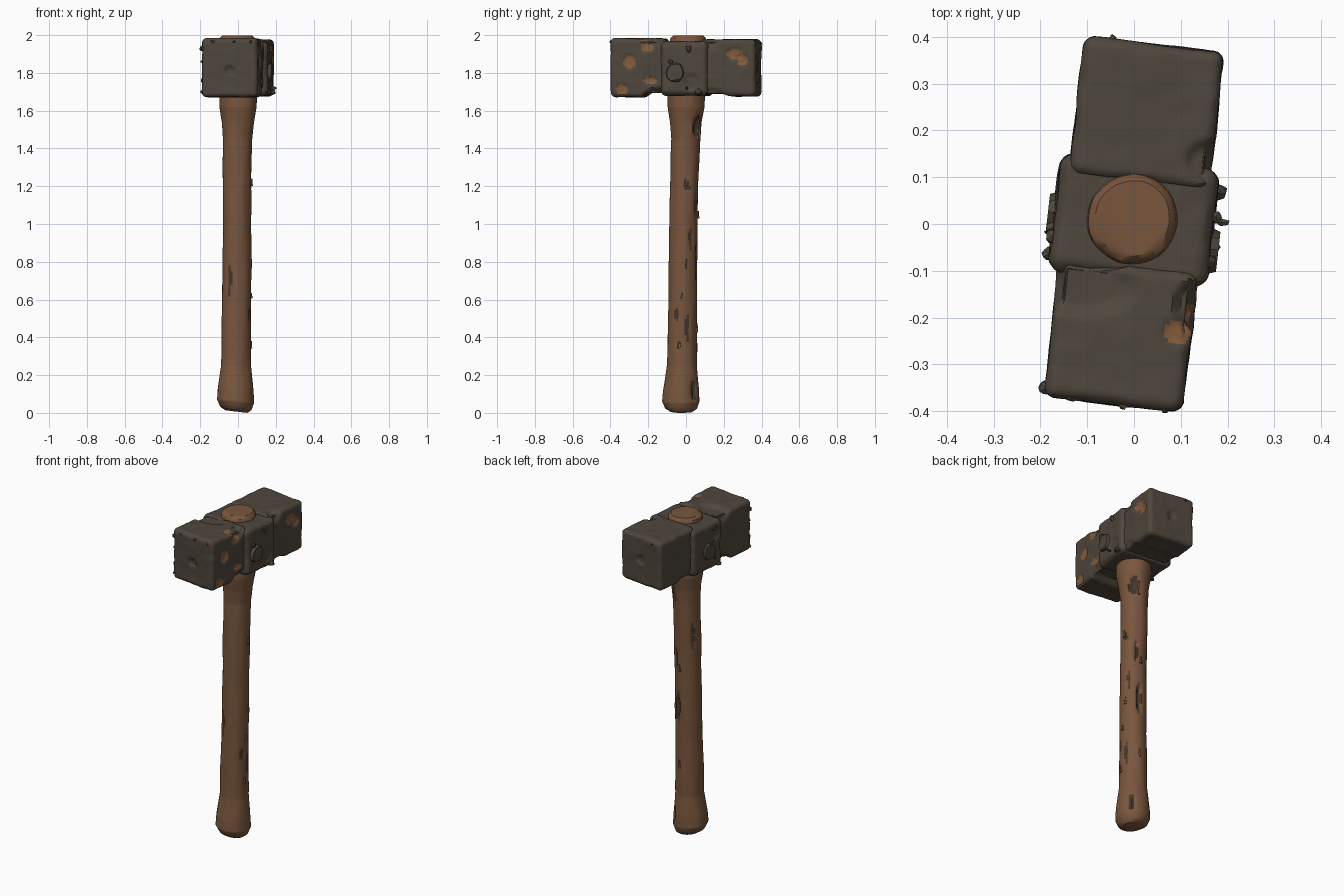
import bpy, bmesh, math, random
from mathutils import Vector, noise

random.seed(4)
default = bpy.data.objects.get("Cube")
if default:
    bpy.data.objects.remove(default, do_unlink=True)

HEAD_TURN = math.radians(-6.5)


def material(name, color):
    m = bpy.data.materials.new(name)
    m.use_nodes = True
    m.diffuse_color = (*color, 1)
    m.node_tree.nodes["Principled BSDF"].inputs["Base Color"].default_value = (*color, 1)
    return m


IRON = material("dark iron", (0.078, 0.062, 0.046))
RUST = material("rust", (0.22, 0.105, 0.045))
WOOD = material("brown wood", (0.19, 0.093, 0.047))
CRACK = material("dark wood", (0.06, 0.037, 0.023))


def finish(name, bm, mats, turn=0, angle=35):
    bmesh.ops.recalc_face_normals(bm, faces=bm.faces)
    mesh = bpy.data.meshes.new(name)
    bm.to_mesh(mesh)
    bm.free()
    obj = bpy.data.objects.new(name, mesh)
    bpy.context.collection.objects.link(obj)
    for m in mats:
        mesh.materials.append(m)
    obj.rotation_euler.z = turn
    bpy.ops.object.select_all(action='DESELECT')
    obj.select_set(True)
    bpy.context.view_layer.objects.active = obj
    bpy.ops.object.shade_smooth_by_angle(angle=math.radians(angle))
    return obj


def spot(p, center, radii):
    """1 at the centre of an ellipsoid, 0 at its edge and beyond."""
    d = Vector([(a - b) / r for a, b, r in zip(p, center, radii)])
    return max(0.0, 1 - d.length)


def rough(p, coarse, fine):
    return coarse * noise.noise(p * 7) + fine * noise.noise(p * 24)


def paint(bm, centers, patches):
    """Give the second material to faces inside ragged patches."""
    for f in bm.faces:
        c = centers[f]
        wobble = 0.3 * noise.noise(c * 40)
        f.material_index = int(any(spot(c, *q) > 0.12 + wobble * 0.5 and
                                   spot(c, *q) > 0 for q in patches))


def iron_block(name, low, high, radius, dents=(), patches=(), cuts=30):
    """Worn rounded box with hammered surface, dents and rust patches."""
    low, high = Vector(low), Vector(high)
    mid, half = (low + high) / 2, (high - low) / 2
    bm = bmesh.new()
    bmesh.ops.create_cube(bm, size=2)
    bmesh.ops.subdivide_edges(bm, edges=bm.edges[:], cuts=cuts, use_grid_fill=True)
    for v in bm.verts:
        p = Vector([a * b for a, b in zip(v.co, half)])
        core = Vector([max(-(h - radius), min(h - radius, a)) for a, h in zip(p, half)])
        n = (p - core).normalized()
        v.co = mid + core + n * radius
        corner = 1 - max(abs(a) for a in n)
        push = rough(v.co, 0.005, 0.002) - 0.02 * corner * abs(noise.noise(v.co * 15))
        for center, radii, depth in dents:
            push -= depth * min(1, 3 * spot(v.co, center, radii))
        for q in patches:
            push -= 0.008 * min(1, 3 * spot(v.co, *q))
        v.co += n * push
    paint(bm, {f: f.calc_center_median() for f in bm.faces}, patches)
    return finish(name, bm, [IRON, RUST], HEAD_TURN)


# Hammer head: two striking blocks and the socket between them
iron_block("front_striking_block", (-0.15, -0.387, 1.672), (0.148, -0.09, 1.983), 0.022,
           dents=[((-0.1, -0.14, 1.98), (0.13, 0.075, 0.06), 0.018),
                  ((0, -0.13, 1.67), (0.4, 0.1, 0.06), 0.028),
                  ((0, -0.39, 1.81), (0.03, 0.03, 0.03), 0.012),
                  ((0.15, -0.16, 1.98), (0.05, 0.06, 0.05), 0.02)],
           patches=[((0.148, -0.285, 1.86), (0.04, 0.035, 0.042)),
                    ((0.148, -0.19, 1.935), (0.04, 0.04, 0.03)),
                    ((0.148, -0.175, 1.76), (0.04, 0.04, 0.022)),
                    ((0.148, -0.325, 1.712), (0.04, 0.035, 0.032)),
                    ((0.118, -0.22, 1.983), (0.035, 0.03, 0.04))])
iron_block("back_striking_block", (-0.15, 0.09, 1.676), (0.15, 0.387, 1.978), 0.022,
           dents=[((0.15, 0.15, 1.98), (0.06, 0.05, 0.06), 0.015),
                  ((0, 0.39, 1.83), (0.03, 0.03, 0.03), 0.01),
                  ((0, 0.15, 1.67), (0.4, 0.1, 0.06), 0.012)],
           patches=[((0.15, 0.275, 1.9), (0.04, 0.045, 0.035)),
                    ((0.15, 0.315, 1.87), (0.04, 0.035, 0.035))])
iron_block("handle_socket", (-0.172, -0.118, 1.678), (0.17, 0.135, 1.968), 0.032,
           dents=[((0.17, 0.05, 1.75), (0.04, 0.05, 0.05), 0.008),
                  ((-0.17, -0.06, 1.9), (0.04, 0.05, 0.05), 0.008)])

# Round worn bosses on the sides of the socket
for side, y in (("left", -0.035), ("right", 0.005)):
    bm = bmesh.new()
    bmesh.ops.create_cone(bm, cap_ends=True, segments=12, radius1=0.056,
                          radius2=0.044, depth=0.035)
    sign = 1 if side == "left" else -1
    for v in bm.verts:
        a, b, c = v.co
        wobble = 1 + 0.2 * noise.noise(v.co * 30)
        v.co = (sign * (0.168 + c), y + a * wobble, 1.8 + b * wobble)
    finish(side + "_boss", bm, [IRON], HEAD_TURN)

# Chipped burrs standing off the edges and corners of the head
burrs = bmesh.new()


def burr(x, y, z, size):
    made = bmesh.ops.create_icosphere(burrs, subdivisions=1, radius=size)
    stretch = [random.uniform(0.6, 1.3) for _ in range(3)]
    for v in made["verts"]:
        jitter = random.uniform(0.75, 1.15)
        v.co = Vector((x, y, z)) + Vector([a * s * jitter for a, s in zip(v.co, stretch)])


for z in (1.7, 1.76, 1.86, 1.93):
    burr(-0.148, -0.37, z, 0.015)
    burr(0.172, random.uniform(-0.09, 0.1), z, 0.018)
    burr(-0.172, random.uniform(-0.09, -0.02), z, 0.014)
for x in (-0.09, 0.02, 0.11):
    burr(x, -0.383, random.choice((1.685, 1.965)), 0.012)
burr(-0.09, 0.383, 1.955, 0.013)
burr(0.188, 0.025, 1.72, 0.014)
finish("iron_burrs", burrs, [IRON], HEAD_TURN, 20)

# Wooden handle: stations of height, centre x, centre y and radius
STATIONS = [(0.006, -0.01, -0.024, 0.06), (0.022, -0.014, -0.026, 0.084),
            (0.06, -0.015, -0.028, 0.099), (0.12, -0.014, -0.027, 0.096),
            (0.25, -0.01, -0.023, 0.081), (0.6, -0.007, -0.018, 0.076),
            (1.0, -0.004, -0.012, 0.075), (1.45, -0.003, -0.002, 0.075),
            (1.54, 0, -0.002, 0.083), (1.62, 0, -0.001, 0.097),
            (1.7, 0, 0, 0.099), (1.96, -0.004, 0.01, 0.098),
            (1.985, -0.004, 0.011, 0.094), (1.997, -0.004, 0.012, 0.08)]
# Gouges and splits: angle around the handle, height, width, length, depth
GOUGES = [(50, 1.52, 0.03, 0.07, 0.02), (45, 0.12, 0.02, 0.06, 0.015),
          (75, 0.8, 0.016, 0.12, 0.01), (20, 0.45, 0.012, 0.08, 0.006),
          (-25, 0.52, 0.012, 0.05, 0.005), (10, 1.2, 0.02, 0.03, 0.004),
          (60, 1.1, 0.012, 0.08, 0.008), (30, 0.92, 0.012, 0.07, 0.006),
          (150, 1.25, 0.012, 0.1, 0.006), (-120, 0.7, 0.012, 0.1, 0.005)]
SIDES = 40


def station(z):
    for a, b in zip(STATIONS, STATIONS[1:]):
        if z <= b[0]:
            t = (z - a[0]) / (b[0] - a[0])
            return [u + (w - u) * t for u, w in zip(a, b)]
    return list(STATIONS[-1])


def around(deg, z):
    _, cx, cy, r = station(z)
    a = math.radians(deg)
    return Vector((cx + r * math.cos(a), cy + r * math.sin(a), z))


splits = [(around(a, z), (w, w, l)) for a, z, w, l, _ in GOUGES]
heights = sorted({s[0] for s in STATIONS} | {0.04 + 0.012 * i for i in range(160)})
bm = bmesh.new()
rings = []
rest = {}
for z in heights:
    ring = []
    for i in range(SIDES):
        p = around(360 * i / SIDES, z)
        out = Vector((p.x, p.y, 0)).normalized()
        grain = Vector((p.x, p.y, z * 0.25))
        push = rough(grain, 0.005, 0.003)
        for (c, radii), g in zip(splits, GOUGES):
            push -= g[4] * min(1, 2 * spot(p, c, radii))
        tilt = -0.12 * p.x * max(0, 1 - z / 0.3)
        v = bm.verts.new(p + out * push + Vector((0, 0, tilt)))
        rest[v] = p
        ring.append(v)
    rings.append(ring)
for a, b in zip(rings, rings[1:]):
    for i in range(SIDES):
        j = (i + 1) % SIDES
        bm.faces.new((a[i], a[j], b[j], b[i]))
bm.faces.new(rings[0][::-1])
bm.faces.new(rings[-1])
centers = {f: sum((rest[v] for v in f.verts), Vector()) / len(f.verts) for f in bm.faces}
paint(bm, centers, splits)
finish("wooden_handle", bm, [WOOD, CRACK], 0, 40)

# Splinters lifting off the handle
bm = bmesh.new()
for deg, z, length in ((5, 1.22, 0.04), (15, 0.79, 0.05), (0, 0.62, 0.03), (70, 1.5, 0.07),
                       (85, 1.05, 0.04), (-10, 0.36, 0.04), (80, 0.45, 0.05)):
    base = around(deg, z)
    out = Vector((math.cos(math.radians(deg)), math.sin(math.radians(deg)), 0))
    side = out.cross(Vector((0, 0, 1)))
    made = bmesh.ops.create_cone(bm, cap_ends=True, segments=5, radius1=0.012,
                                 radius2=0.004, depth=length)
    for v in made["verts"]:
        x, y, h = v.co
        v.co = base + out * (x * 0.8 + 0.1 * h) + side * y + Vector((0, 0, h))
finish("wood_splinters", bm, [WOOD], 0, 30)
